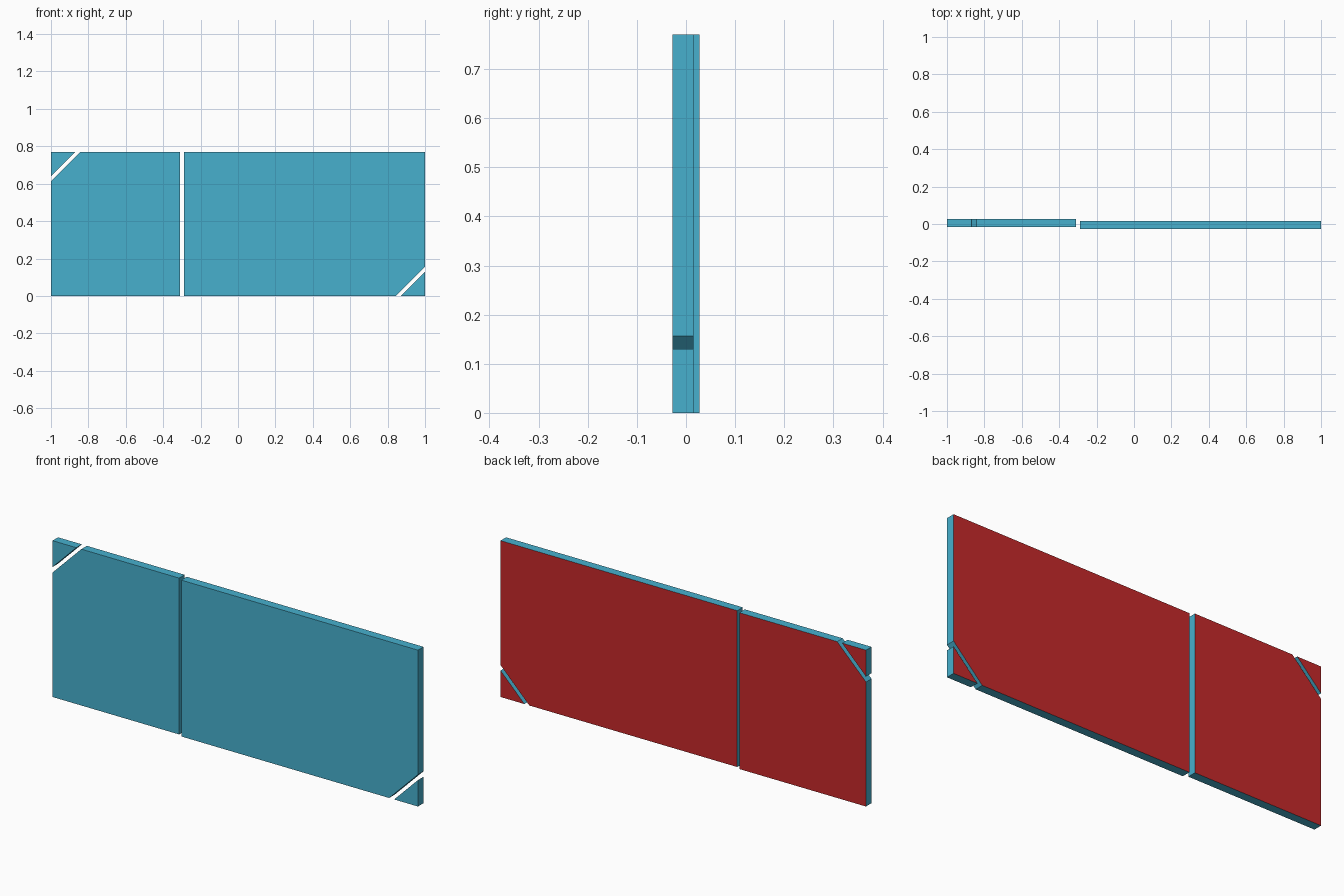
import bpy, bmesh

if "Cube" in bpy.data.objects:
    bpy.data.objects.remove(bpy.data.objects["Cube"])

def material(name, rgb):
    m = bpy.data.materials.new(name)
    m.diffuse_color = (*rgb, 1)
    m.use_nodes = True
    m.node_tree.nodes["Principled BSDF"].inputs["Base Color"].default_value = m.diffuse_color
    return m

teal = material("teal", (0.063, 0.434, 0.617))
red = material("red", (0.565, 0.022, 0.024))

H = 0.77          # panel height
THICK = 0.043     # panel thickness
CUT, TIP = 0.157, 0.13   # corner cut on the panel, size of the loose corner

def slab(name, outline, y0):
    """Extrude an x-z outline along +y; the back face is red."""
    bm = bmesh.new()
    face = bm.faces.new([bm.verts.new((x, y0, z)) for x, z in outline])
    ext = bmesh.ops.extrude_face_region(bm, geom=[face])
    verts = [v for v in ext["geom"] if isinstance(v, bmesh.types.BMVert)]
    bmesh.ops.translate(bm, verts=verts, vec=(0, THICK, 0))
    bmesh.ops.recalc_face_normals(bm, faces=bm.faces)
    for f in bm.faces:
        f.material_index = 1 if f.normal.y > 0.9 else 0
    me = bpy.data.meshes.new(name)
    bm.to_mesh(me)
    bm.free()
    me.materials.append(teal)
    me.materials.append(red)
    ob = bpy.data.objects.new(name, me)
    bpy.context.collection.objects.link(ob)

# Narrow left panel, set back, with its top left corner cut off
left_y, right_y = -0.0155, -0.0275
slab("left_panel", [(-1, 0), (-0.31, 0), (-0.31, H), (-1 + CUT, H), (-1, H - CUT)], left_y)
slab("top_left_corner", [(-1, H), (-1, H - TIP), (-1 + TIP, H)], left_y)

# Wide right panel, set forward, with its bottom right corner cut off
slab("right_panel", [(-0.29, 0), (1 - CUT, 0), (1, CUT), (1, H), (-0.29, H)], right_y)
slab("bottom_right_corner", [(1, 0), (1, TIP), (1 - TIP, 0)], right_y)
